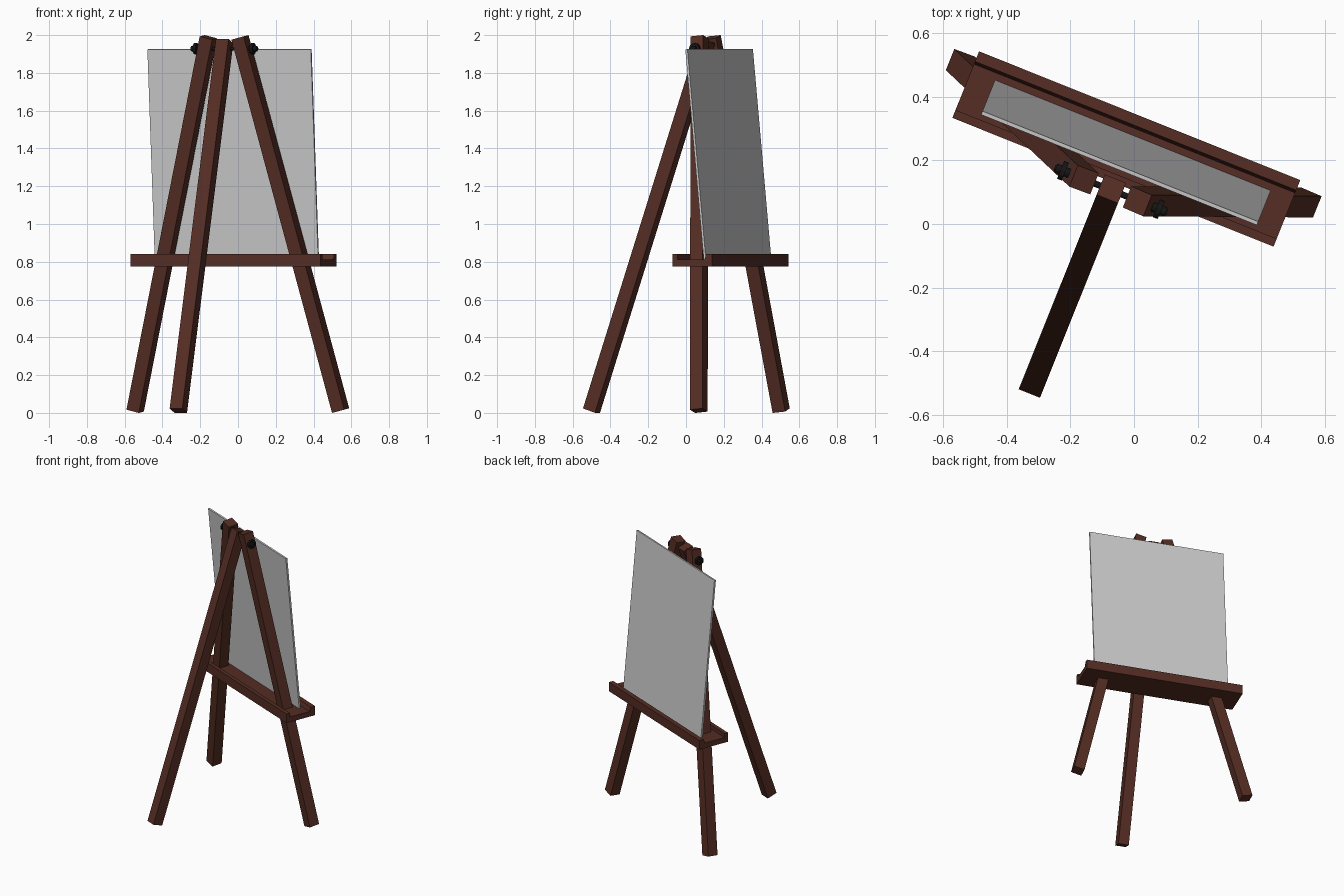
import bpy, math
from mathutils import Matrix, Vector

if "Cube" in bpy.data.objects:
    bpy.data.objects.remove(bpy.data.objects["Cube"])

# The easel is symmetric about its own x = 0, then turned about z
PLACE = Matrix.Rotation(math.radians(-21.85), 4, 'Z') @ Matrix.Translation((-0.107, 0, 0))


def material(name, color):
    m = bpy.data.materials.new(name)
    m.diffuse_color = color
    m.use_nodes = True
    m.node_tree.nodes["Principled BSDF"].inputs["Base Color"].default_value = m.diffuse_color
    return m


WOOD = material("dark_wood", (0.09, 0.026, 0.017, 1))
BLACK = material("black_metal", (0.008, 0.008, 0.008, 1))


def finish(ob, name, matrix, mat=None):
    ob.name = name
    ob.data.transform(PLACE @ matrix)
    if mat:
        ob.data.materials.append(mat)
    return ob


def bar(name, low, high, width, depth, mat=None):
    """Box running between two points, its width kept level with the easel."""
    low, high = Vector(low), Vector(high)
    d = (high - low).normalized()
    b = d.cross(Vector((1, 0, 0))).normalized()
    a = b.cross(d)
    m = Matrix((a, b, d)).transposed().to_4x4()
    m.translation = (low + high) / 2
    m = m @ Matrix.Diagonal((width, depth, (high - low).length, 1))
    bpy.ops.mesh.primitive_cube_add(size=1)
    return finish(bpy.context.object, name, m, mat)


def rod(name, x, y, z, radius, length, sides=12):
    """Cylinder along the easel's x axis."""
    bpy.ops.mesh.primitive_cylinder_add(vertices=sides, radius=radius, depth=length)
    m = Matrix.Translation((x, y, z)) @ Matrix.Rotation(math.pi / 2, 4, 'Y')
    return finish(bpy.context.object, name, m, BLACK)


# Legs
LEG = 0.072
for side, label in ((-1, "left"), (1, "right")):
    bar(label + "_leg", (side * 0.586, 0.265, 0.012), (side * 0.09, 0.07, 1.988), LEG, LEG, WOOD)
bar("prop_leg", (0, -0.582, 0.012), (0, 0.076, 1.968), LEG, LEG, WOOD)

# Canvas panel leaning on the legs
bar("canvas", (0, 0.251, 0.812), (0, 0.146, 1.925), 0.932, 0.012)

# Tray with a shallow channel, extruded from its end profile
profile = [(0.097, 0.775), (0.322, 0.775), (0.322, 0.84), (0.288, 0.84), (0.279, 0.812),
           (0.124, 0.812), (0.124, 0.84), (0.097, 0.84)]
n = len(profile)
verts = [(x, y, z) for x in (-0.546, 0.54) for y, z in profile]
faces = [tuple(range(n))[::-1], tuple(range(n, 2 * n))]
faces += [(i, (i + 1) % n, (i + 1) % n + n, i + n) for i in range(n)]
mesh = bpy.data.meshes.new("tray")
mesh.from_pydata(verts, [], faces)
tray = bpy.data.objects.new("tray", mesh)
bpy.context.collection.objects.link(tray)
finish(tray, "tray", Matrix.Identity(4), WOOD)

# Hinge bolt with a round knob on each end
HY, HZ = 0.072, 1.928
rod("hinge_bolt", 0, HY, HZ, 0.01, 0.38)
for side, label in ((-1, "left"), (1, "right")):
    rod(label + "_knob_disc", side * 0.162, HY, HZ, 0.03, 0.016)
    rod(label + "_knob_hub", side * 0.163, HY, HZ, 0.015, 0.046)
